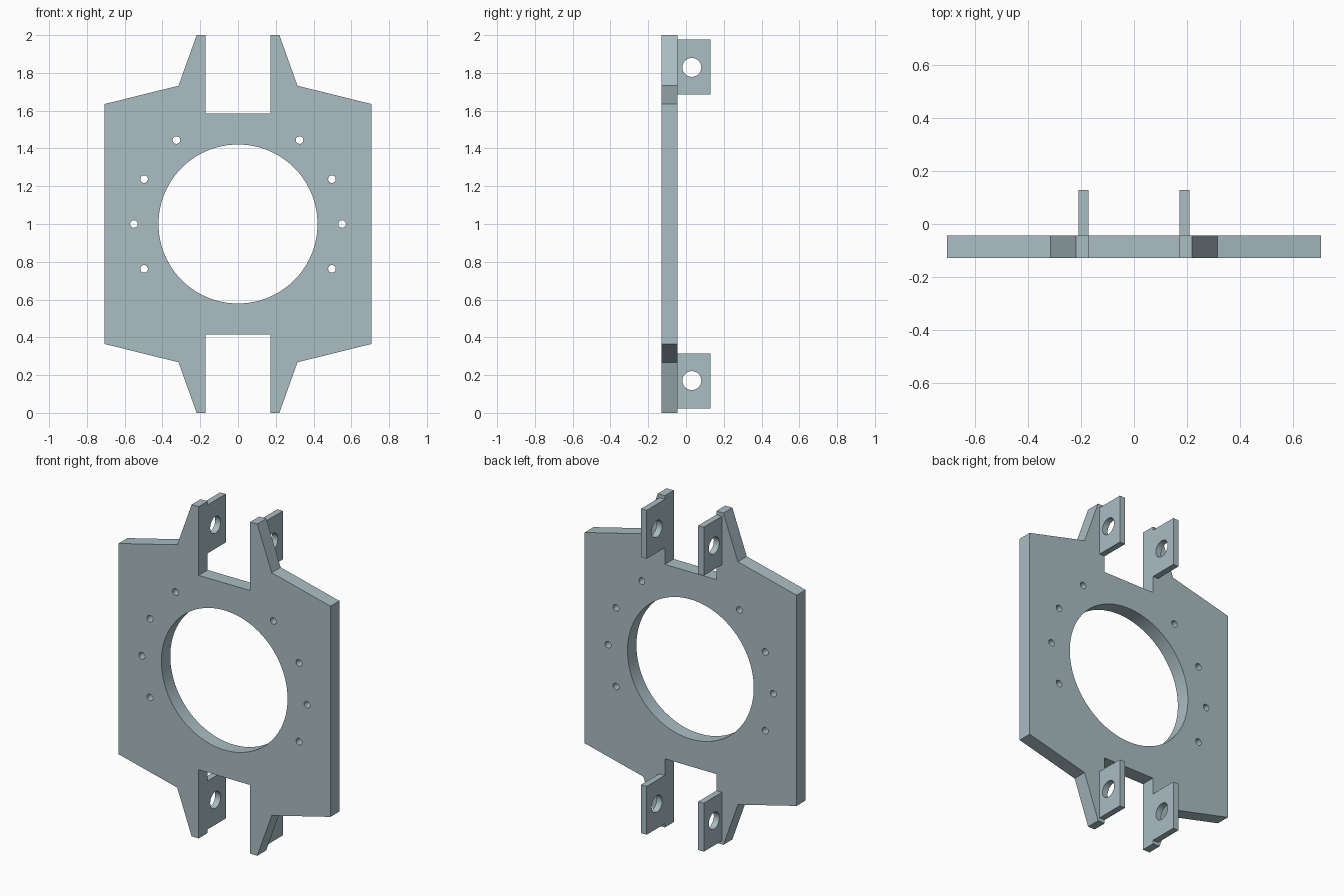
import bpy, bmesh
from math import sin, cos, pi, radians
from mathutils import Matrix

if "Cube" in bpy.data.objects:
    bpy.data.objects.remove(bpy.data.objects["Cube"])

# Blue-grey metal
steel = bpy.data.materials.new("steel")
steel.diffuse_color = (0.40, 0.51, 0.55, 1)
steel.use_nodes = True
steel.node_tree.nodes["Principled BSDF"].inputs["Base Color"].default_value = steel.diffuse_color


def circle(cx, cy, r, n):
    return [(cx + r * cos(2 * pi * i / n), cy + r * sin(2 * pi * i / n)) for i in range(n)]


def cut_sheet(name, loops, thickness, matrix):
    """Filled 2D profile (first loop outside, the rest holes) given thickness."""
    cu = bpy.data.curves.new(name, 'CURVE')
    cu.dimensions = '2D'
    cu.fill_mode = 'BOTH'
    cu.extrude = thickness / 2
    for loop in loops:
        sp = cu.splines.new('POLY')
        sp.points.add(len(loop) - 1)
        for p, (u, v) in zip(sp.points, loop):
            p.co = (u, v, 0, 1)
        sp.use_cyclic_u = True
    tmp = bpy.data.objects.new(name + "_profile", cu)
    bpy.context.collection.objects.link(tmp)
    bpy.context.view_layer.update()
    me = bpy.data.meshes.new_from_object(tmp.evaluated_get(bpy.context.evaluated_depsgraph_get()))
    bpy.data.objects.remove(tmp)
    me.name = name
    # weld caps to walls and place in the world
    bm = bmesh.new()
    bm.from_mesh(me)
    bmesh.ops.remove_doubles(bm, verts=bm.verts, dist=1e-5)
    bmesh.ops.transform(bm, matrix=matrix, verts=bm.verts)
    bmesh.ops.recalc_face_normals(bm, faces=bm.faces)
    for f in bm.faces:
        f.material_index = 0
    bm.to_mesh(me)
    bm.free()
    me.materials.clear()
    me.materials.append(steel)
    ob = bpy.data.objects.new(name, me)
    bpy.context.collection.objects.link(ob)
    bpy.ops.object.select_all(action='DESELECT')
    ob.select_set(True)
    bpy.context.view_layer.objects.active = ob
    bpy.ops.object.shade_smooth_by_angle(angle=radians(30))
    return ob


FRONT, BACK, END = -0.129, -0.044, 0.129

# Plate outline: one quarter, mirrored in x and about z = 1
quarter = [(0.707, 0.635), (0.315, 0.732), (0.219, 1.0), (0.172, 1.0), (0.172, 0.586)]
upper = quarter + [(-x, z) for x, z in reversed(quarter)]
outline = [(x, 1 + z) for x, z in upper] + [(x, 1 - z) for x, z in reversed(upper)]

# Central bore and the screw holes around it
loops = [outline, circle(0, 1, 0.421, 96)]
for a in (-25.5, 0, 25.5, 53.75):
    for s in (-1, 1):
        loops.append(circle(s * 0.551 * cos(radians(a)), 1 + 0.551 * sin(radians(a)), 0.02, 24))

to_xz = Matrix.Translation((0, (FRONT + BACK) / 2, 0)) @ Matrix.Rotation(pi / 2, 4, 'X')
cut_sheet("mounting_plate", loops, BACK - FRONT, to_xz)

# Four pierced lugs on the back of the plate
yz = Matrix(((0, 0, 1, 0), (1, 0, 0, 0), (0, 1, 0, 0), (0, 0, 0, 1)))
for s, side in ((-1, "left"), (1, "right")):
    for t, level in ((-1, "lower"), (1, "upper")):
        z0, z1 = 1 + t * 0.686, 1 + t * 0.978
        lug = [(BACK, z0), (END, z0), (END, z1), (BACK, z1)]
        cut_sheet(f"{level}_{side}_lug", [lug, circle(0.031, 1 + t * 0.829, 0.05, 48)],
                  0.037, Matrix.Translation((s * 0.1905, 0, 0)) @ yz)
